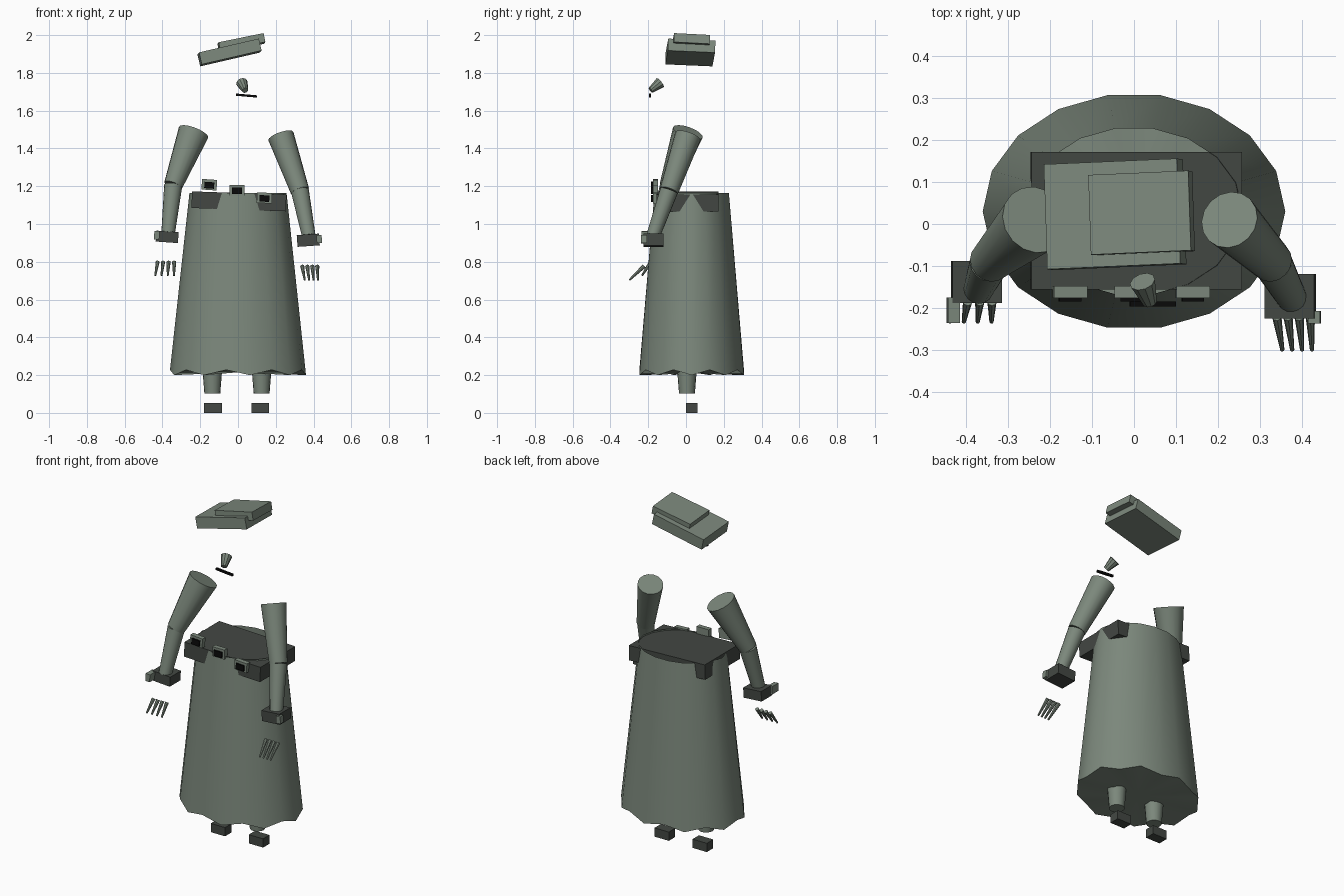
import bpy, bmesh, math
from mathutils import Vector, Matrix

if "Cube" in bpy.data.objects:
    bpy.data.objects.remove(bpy.data.objects["Cube"])


def material(name, rgb):
    m = bpy.data.materials.new(name)
    m.diffuse_color = (*rgb, 1)
    m.use_nodes = True
    m.node_tree.nodes["Principled BSDF"].inputs["Base Color"].default_value = m.diffuse_color
    return m


GREEN = material("grey_green", (0.20, 0.245, 0.20))
DARK = material("dark_grey", (0.056, 0.064, 0.056))
BLACK = material("black", (0.003, 0.003, 0.003))


def finish(name, bm, mat, smooth=False):
    mesh = bpy.data.meshes.new(name)
    bm.to_mesh(mesh)
    bm.free()
    mesh.materials.append(mat)
    ob = bpy.data.objects.new(name, mesh)
    bpy.context.collection.objects.link(ob)
    if smooth:
        bpy.ops.object.select_all(action='DESELECT')
        ob.select_set(True)
        bpy.context.view_layer.objects.active = ob
        bpy.ops.object.shade_smooth_by_angle(angle=math.radians(35))
    return ob


def box(name, centre, size, mat, rot=(0, 0, 0)):
    bm = bmesh.new()
    bmesh.ops.create_cube(bm, size=1)
    ob = finish(name, bm, mat)
    ob.location = centre
    ob.scale = size
    ob.rotation_euler = [math.radians(a) for a in rot]
    return ob


def taper(name, a, b, ra, rb, mat, sides=16):
    """Closed tapered cylinder from point a to point b."""
    a, b = Vector(a), Vector(b)
    bm = bmesh.new()
    q = (b - a).to_track_quat('Z', 'Y').to_matrix().to_4x4()
    bmesh.ops.create_cone(bm, cap_ends=True, segments=sides, radius1=ra, radius2=rb,
                          depth=(b - a).length, matrix=Matrix.Translation((a + b) / 2) @ q)
    return finish(name, bm, mat, True)


# Robe: flared oval tube, open at the top, ragged hem closed by a folded fan
bm = bmesh.new()
N = 18
top, hem = [], []
for i in range(N):
    t = 2 * math.pi * i / N
    c, s = math.cos(t), math.sin(t)
    top.append(bm.verts.new((0.257 * c, 0.03 + 0.2 * s, 1.165)))
    hem.append(bm.verts.new((0.36 * c, 0.03 + 0.281 * s, 0.2 + 0.028 * (i % 2))))
hub = bm.verts.new((0, 0.03, 0.215))
for i in range(N):
    j = (i + 1) % N
    bm.faces.new((hem[i], hem[j], top[j], top[i]))
    bm.faces.new((hem[j], hem[i], hub))
finish("robe", bm, GREEN, True)

# Shoulder plate across the robe top
box("shoulder_plate", (0.005, 0.008, 1.12), (0.5, 0.327, 0.088), DARK, (0, 2, 0))

# Buttons with dark front insets
for i, (x, z, tilt) in enumerate([(-0.152, 1.208, 4), (-0.006, 1.178, 0), (0.14, 1.138, 3)]):
    box(f"button_{i}", (x, -0.162, z), (0.08, 0.028, 0.056), GREEN, (0, tilt, 0))
    box(f"button_inset_{i}", (x, -0.18, z - 0.003), (0.052, 0.009, 0.034), BLACK, (0, tilt, 0))

# Hat
box("hat_brim", (-0.045, 0.023, 1.908), (0.325, 0.25, 0.065), GREEN, (-2.5, -13, 2.5))
box("hat_crown", (0.018, 0.026, 1.958), (0.243, 0.19, 0.048), GREEN, (-3, -11.5, 2.5))

# Face
taper("nose", (0.02, -0.137, 1.748), (0.038, -0.187, 1.708), 0.031, 0.017, GREEN, 10)
box("mouth", (0.045, -0.19, 1.68), (0.11, 0.012, 0.012), BLACK, (0, 5, 0))

# Arms: shoulder, elbow, wrist, shoulder radius
ARMS = {
    "left": ((-0.235, 0.01, 1.485), (-0.343, -0.09, 1.205), (-0.37, -0.155, 0.95), 0.083),
    "right": ((0.227, 0.01, 1.465), (0.328, -0.09, 1.175), (0.375, -0.175, 0.935), 0.07),
}
for side, (shoulder, elbow, wrist, r) in ARMS.items():
    taper(side + "_upper_arm", shoulder, elbow, r, 0.05, GREEN)
    taper(side + "_forearm", elbow, wrist, 0.048, 0.036, GREEN)

# Hands with thumbs
box("left_hand", (-0.375, -0.138, 0.932), (0.118, 0.1, 0.058), DARK, (0, 4, 0))
box("right_hand", (0.372, -0.172, 0.914), (0.118, 0.105, 0.062), DARK, (0, -4, 0))
box("left_thumb", (-0.43, -0.205, 0.94), (0.028, 0.06, 0.045), GREEN, (0, 4, 0))
box("right_thumb", (0.43, -0.222, 0.92), (0.028, 0.03, 0.042), GREEN, (0, -4, 0))

# Floating fingers
for i in range(4):
    x = -0.425 + 0.029 * i
    taper(f"left_finger_{i}", (x, -0.185, 0.8), (x - 0.013 + 0.004 * i, -0.233, 0.727),
          0.011, 0.005, GREEN, 8)
    x = 0.34 + 0.0265 * i
    taper(f"right_finger_{i}", (x, -0.222, 0.777), (x + 0.013 - 0.003 * i, -0.3, 0.703),
          0.011, 0.005, GREEN, 8)

# Legs and shoes
for side, x, foot in (("left", -0.136, -0.132), ("right", 0.125, 0.118)):
    taper(side + "_leg", (x, 0.005, 0.29), (x, 0.005, 0.103), 0.057, 0.042, GREEN)
    box(side + "_shoe", (foot, 0.03, 0.026), (0.094, 0.06, 0.052), DARK)
